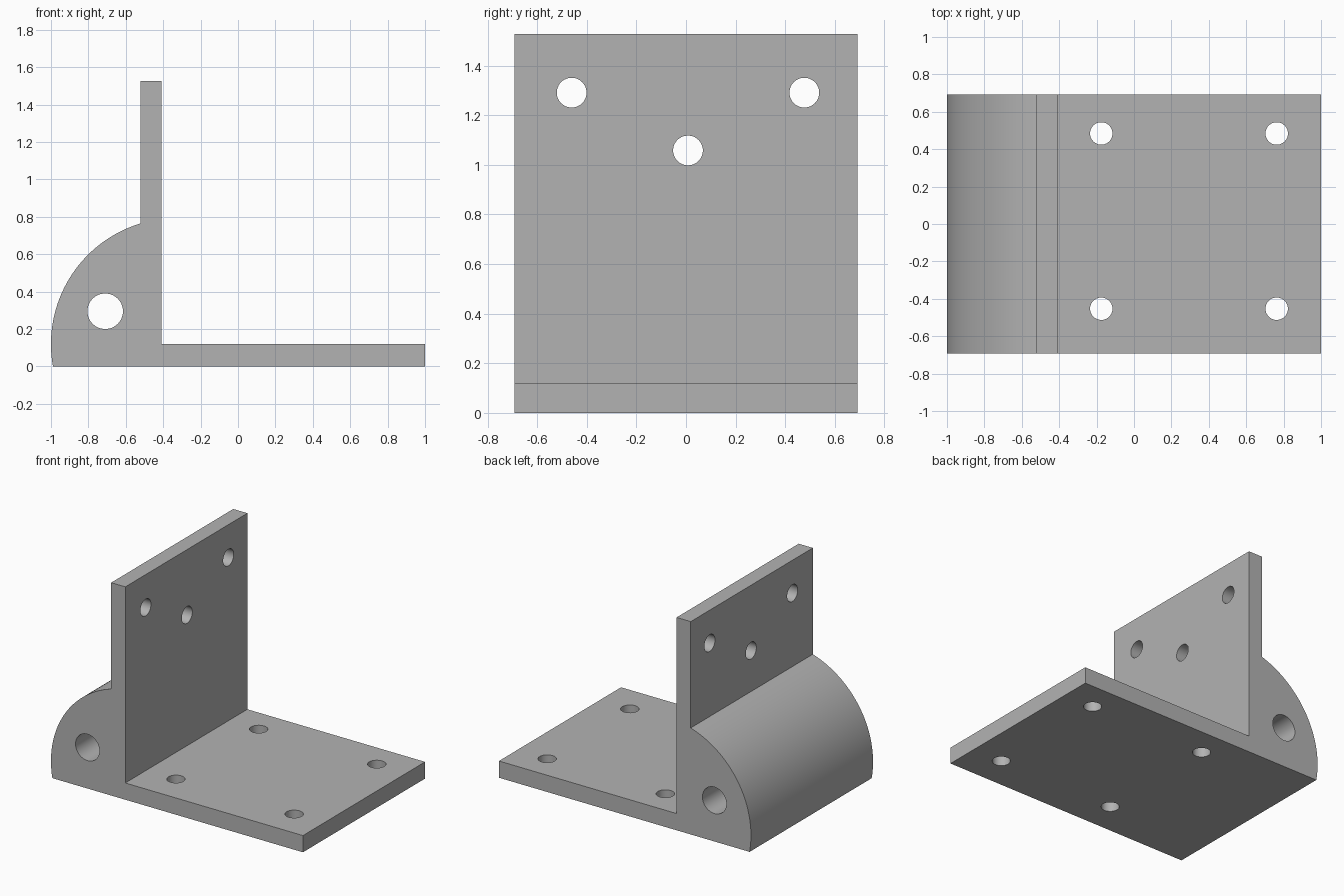
import bpy
import bmesh
from math import pi, atan2, cos, sin, hypot
from mathutils import Matrix, Vector

default_cube = bpy.data.objects.get("Cube")
if default_cube:
    bpy.data.objects.remove(default_cube, do_unlink=True)

# Plain grey metal
grey = bpy.data.materials.new("plain_grey")
grey.use_nodes = True
colour = (0.45, 0.45, 0.45, 1.0)
grey.diffuse_color = colour
grey.node_tree.nodes["Principled BSDF"].inputs["Base Color"].default_value = colour

HALF_WIDTH = 0.692
WALL_BACK, WALL_FRONT = -0.522, -0.41
BASE_TOP, WALL_TOP = 0.12, 1.527


def add_object(name, bm):
    mesh = bpy.data.meshes.new(name)
    bm.to_mesh(mesh)
    bm.free()
    mesh.materials.append(grey)
    obj = bpy.data.objects.new(name, mesh)
    bpy.context.collection.objects.link(obj)
    return obj


def bracket_profile():
    """Side outline: base plate, upright wall and rounded shoulder."""
    radius = 0.673
    cx, cz = radius - 1, BASE_TOP
    dx = WALL_BACK - cx
    start = atan2((radius ** 2 - dx ** 2) ** 0.5, dx)
    end = pi + atan2(cz, (radius ** 2 - cz ** 2) ** 0.5)
    steps = 48
    arc = []
    for i in range(steps + 1):
        a = start + (end - start) * i / steps
        arc.append((cx + radius * cos(a), cz + radius * sin(a)))
    arc[-1] = (arc[-1][0], 0)
    return [(1, 0), (1, BASE_TOP), (WALL_FRONT, BASE_TOP), (WALL_FRONT, WALL_TOP),
            (WALL_BACK, WALL_TOP)] + arc


# Bracket body
bm = bmesh.new()
face = bm.faces.new([bm.verts.new((x, -HALF_WIDTH, z)) for x, z in bracket_profile()])
result = bmesh.ops.extrude_face_region(bm, geom=[face])
new_verts = [g for g in result["geom"] if isinstance(g, bmesh.types.BMVert)]
bmesh.ops.translate(bm, verts=new_verts, vec=(0, 2 * HALF_WIDTH, 0))
bmesh.ops.recalc_face_normals(bm, faces=bm.faces)
bracket = add_object("bracket", bm)


def drill(name, centre, axis, radius, depth):
    """Cut a round hole along the given axis."""
    bm = bmesh.new()
    turn = Vector((0, 0, 1)).rotation_difference(Vector(axis)).to_matrix().to_4x4()
    bmesh.ops.create_cone(bm, cap_ends=True, segments=48, radius1=radius, radius2=radius,
                          depth=depth, matrix=Matrix.Translation(centre) @ turn)
    cutter = add_object(name, bm)
    cutter.hide_render = True
    cut = bracket.modifiers.new(name, "BOOLEAN")
    cut.operation = "DIFFERENCE"
    cut.solver = "EXACT"
    cut.object = cutter
    bpy.context.view_layer.objects.active = bracket
    bpy.ops.object.modifier_apply(modifier=name)
    bpy.data.objects.remove(cutter, do_unlink=True)


# Pivot hole through the shoulder
drill("pivot_hole", (-0.71, 0, 0.295), (0, 1, 0), 0.095, 2)

# Four mounting holes in the base plate
for x in (-0.175, 0.763):
    for y in (-0.453, 0.484):
        drill("base_hole", (x, y, BASE_TOP / 2), (0, 0, 1), 0.06, 0.4)

# Three holes in the upright wall
for y, z in ((-0.461, 1.291), (0.477, 1.291), (0.008, 1.058)):
    drill("wall_hole", ((WALL_BACK + WALL_FRONT) / 2, y, z), (1, 0, 0), 0.06, 0.4)

# Smooth curves, crisp edges
bpy.ops.object.select_all(action="DESELECT")
bracket.select_set(True)
bpy.context.view_layer.objects.active = bracket
bpy.ops.object.shade_smooth_by_angle(angle=pi / 6)
